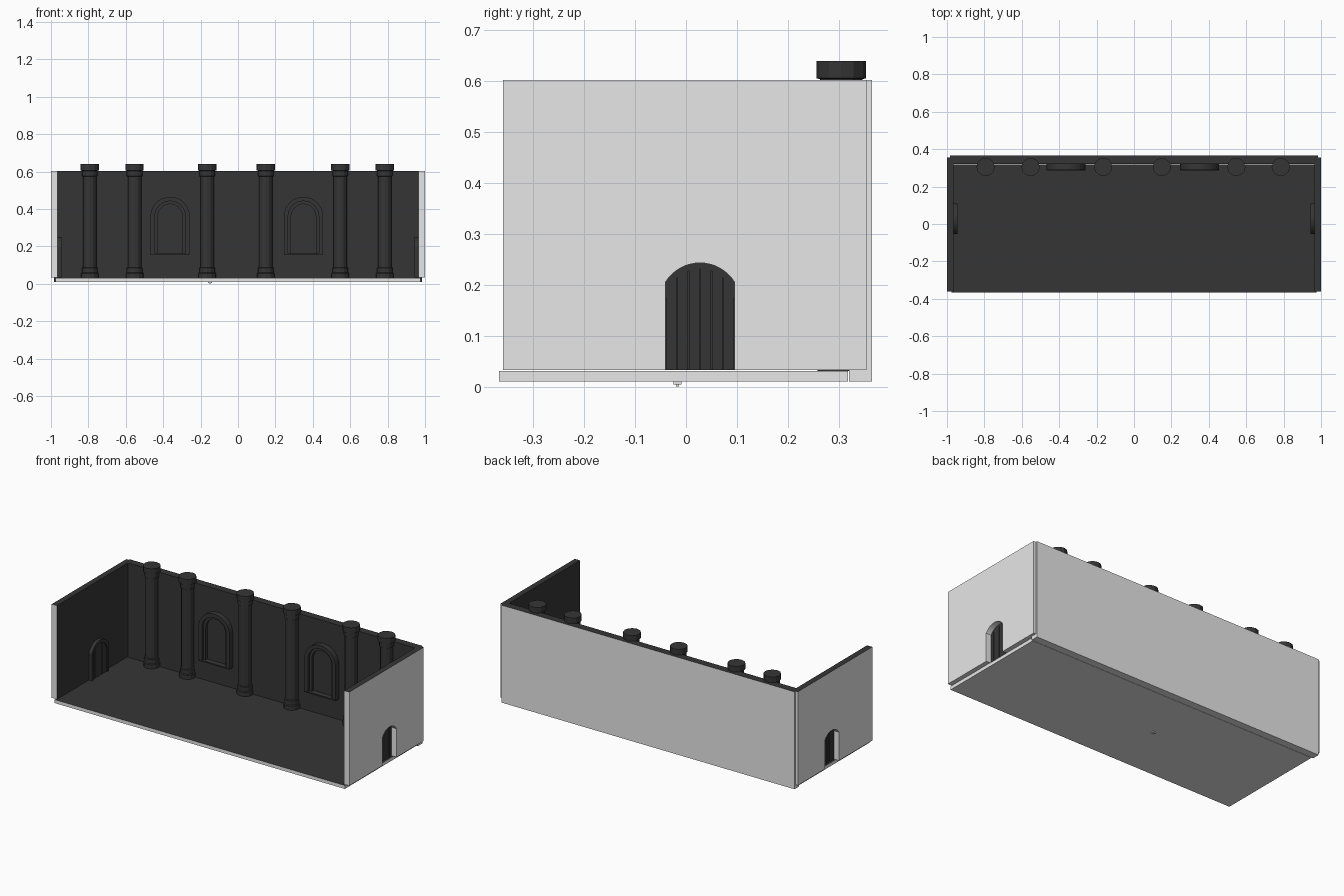
import bpy, bmesh, math
from mathutils import Vector

if "Cube" in bpy.data.objects:
    bpy.data.objects.remove(bpy.data.objects["Cube"])


def material(name, v):
    m = bpy.data.materials.new(name)
    m.diffuse_color = (v, v, v, 1)
    m.use_nodes = True
    m.node_tree.nodes["Principled BSDF"].inputs["Base Color"].default_value = m.diffuse_color
    return m


LIGHT = material("pale_grey", 0.8)
DARK = material("charcoal", 0.036)


def finish(bm, name, is_dark=lambda n: True):
    """Make an object; faces are charcoal where the rule on the normal holds."""
    bmesh.ops.recalc_face_normals(bm, faces=bm.faces[:])
    bm.normal_update()
    for f in bm.faces:
        f.material_index = 1 if is_dark(f.normal) else 0
    me = bpy.data.meshes.new(name)
    bm.to_mesh(me)
    bm.free()
    me.materials.append(LIGHT)
    me.materials.append(DARK)
    ob = bpy.data.objects.new(name, me)
    bpy.context.collection.objects.link(ob)
    return ob


def prism(name, outline, axis, lo, hi, is_dark=lambda n: True):
    """Extrude an outline of (across, z) points along the x or y axis."""
    bm = bmesh.new()
    pt = (lambda a, z: (lo, a, z)) if axis == 'x' else (lambda a, z: (a, lo, z))
    face = bm.faces.new([bm.verts.new(pt(a, z)) for a, z in outline])
    r = bmesh.ops.extrude_face_region(bm, geom=[face])
    move = Vector((hi - lo, 0, 0)) if axis == 'x' else Vector((0, hi - lo, 0))
    bmesh.ops.translate(bm, vec=move, verts=[v for v in r['geom'] if isinstance(v, bmesh.types.BMVert)])
    return finish(bm, name, is_dark)


def box(name, x0, x1, y0, y1, z0, z1, is_dark=lambda n: True):
    return prism(name, [(x0, z0), (x1, z0), (x1, z1), (x0, z1)], 'y', y0, y1, is_dark)


def arch(c, half, r, zc, z0, n=16):
    """Open arch line from left foot over the top to right foot."""
    a0 = math.acos(min(1, half / r))
    pts = [(c - half, z0)]
    for i in range(n + 1):
        a = math.pi - a0 - (math.pi - 2 * a0) * i / n
        pts.append((c + r * math.cos(a), zc + r * math.sin(a)))
    return pts + [(c + half, z0)]


def band(outer, inner):
    return outer + inner[::-1]


# Floor slab and small peg underneath
box("floor", -0.975, 0.975, -0.367, 0.318, 0.01, 0.031, lambda n: n.z > 0.5)
box("floor_peg", -0.16, -0.14, -0.025, -0.009, 0.004, 0.011, lambda n: False)
box("floor_peg_tip", -0.153, -0.147, -0.02, -0.014, 0.0, 0.005, lambda n: False)

# Back wall: dark inside and on top
box("back_wall", -0.985, 0.985, 0.32, 0.365, 0.01, 0.602,
    lambda n: n.z > 0.5 or n.y < -0.5)

# Side walls with doorways, frames and plank doors
DC, HALF, R, ZC, ZB = 0.0275, 0.0675, 0.08, 0.163, 0.033
for s, side in ((-1, "left"), (1, "right")):
    door_line = arch(DC, HALF, R, ZC, ZB)
    outline = [(-0.36, 0.602), (-0.36, ZB)] + door_line + [(0.355, ZB), (0.355, 0.602)]
    prism(side + "_wall", outline, 'x', s * 0.965, s * 1.0,
          lambda n, s=s: n.x * s < -0.5 or n.z > 0.99)
    prism(side + "_door_frame",
          band(arch(DC, 0.081, 0.088, ZC, ZB), arch(DC, HALF, 0.0685, ZC, ZB)),
          'x', s * 0.945, s * 0.966)
    prism(side + "_door_back", door_line, 'x', s * 0.953, s * 0.962)
    w = 2 * HALF / 6
    for i in range(6):
        a, b = DC - HALF + i * w + 0.001, DC - HALF + (i + 1) * w - 0.001
        top = [(y, ZC + math.sqrt(R * R - (y - DC) ** 2) - 0.0005)
               for y in (b, (a + b) / 2, a)]
        prism(f"{side}_door_plank_{i + 1}", [(a, ZB), (b, ZB)] + top,
              'x', s * 0.951, s * 0.966)

# Arched blind windows on the back wall
for i, c in enumerate((-0.363, 0.35)):
    prism(f"window_frame_{i + 1}",
          band(arch(c, 0.105, 0.105, 0.36, 0.157), arch(c, 0.082, 0.082, 0.36, 0.157)),
          'y', 0.288, 0.322)
    prism(f"window_inner_frame_{i + 1}",
          band(arch(c, 0.083, 0.083, 0.36, 0.157), arch(c, 0.066, 0.066, 0.36, 0.157)),
          'y', 0.303, 0.322)
    box(f"window_sill_{i + 1}", c - 0.105, c + 0.105, 0.286, 0.322, 0.155, 0.162)

# Columns: one lathed profile, twelve sides
PROFILE = [(0.047, 0.031), (0.047, 0.056), (0.042, 0.06), (0.042, 0.085),
           (0.036, 0.088), (0.036, 0.573), (0.042, 0.576), (0.042, 0.604),
           (0.049, 0.606), (0.049, 0.64)]
SIDES = 12
for i, cx in enumerate((-0.793, -0.553, -0.165, 0.149, 0.547, 0.785)):
    bm = bmesh.new()
    rings = [[bm.verts.new((cx + r * math.cos(2 * math.pi * k / SIDES),
                            0.305 + r * math.sin(2 * math.pi * k / SIDES), z))
              for k in range(SIDES)] for r, z in PROFILE]
    for lo, hi in zip(rings, rings[1:]):
        for k in range(SIDES):
            j = (k + 1) % SIDES
            bm.faces.new((lo[k], lo[j], hi[j], hi[k]))
    bm.faces.new(rings[0][::-1])
    bm.faces.new(rings[-1])
    finish(bm, f"column_{i + 1}")
